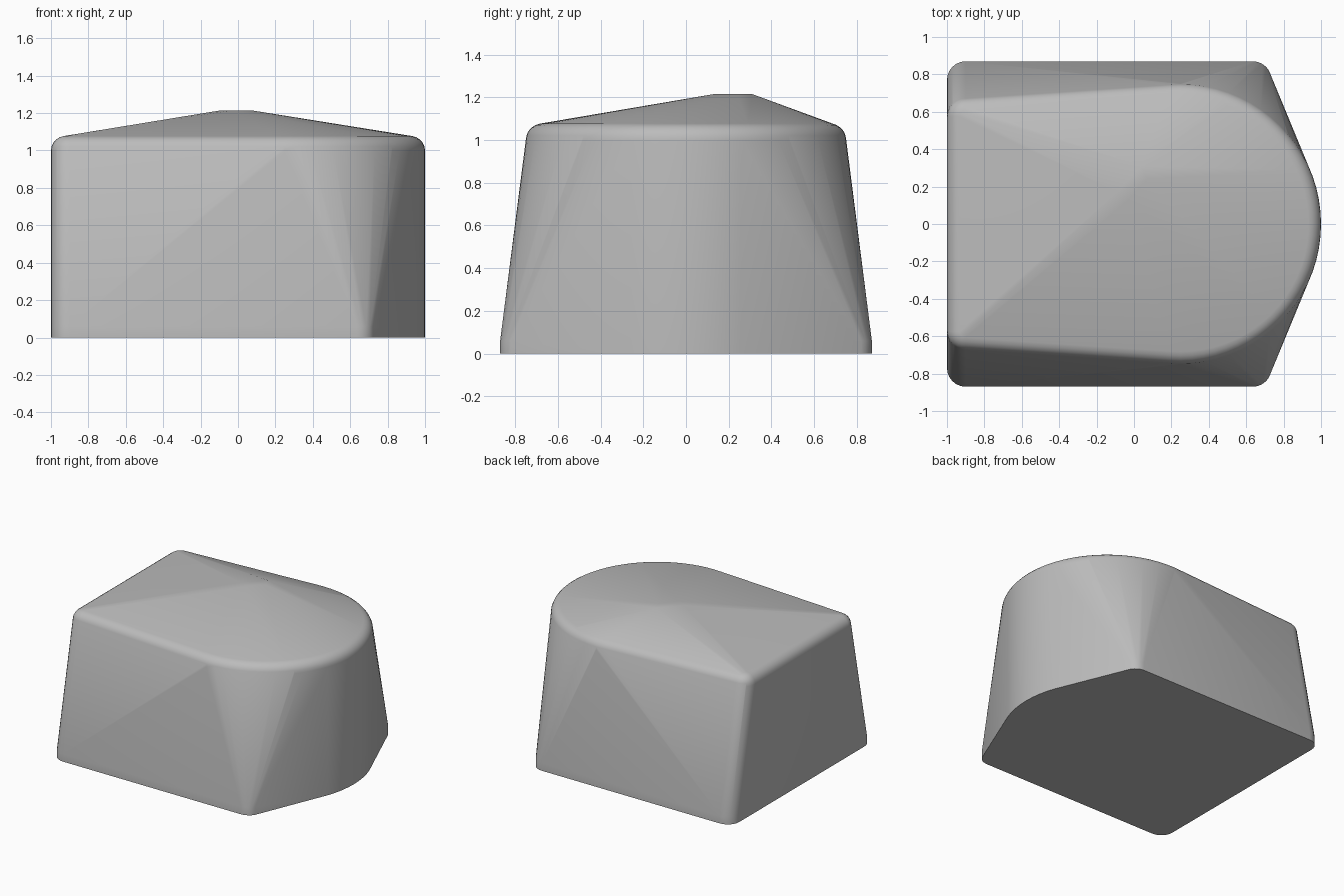
import bpy
import bmesh
import math

cube = bpy.data.objects.get("Cube")
if cube:
    bpy.data.objects.remove(cube, do_unlink=True)

grey = bpy.data.materials.new("plain_grey")
grey.use_nodes = True
colour = (0.5, 0.5, 0.5, 1)
grey.diffuse_color = colour
grey.node_tree.nodes["Principled BSDF"].inputs["Base Color"].default_value = colour

bm = bmesh.new()


def ring(x, y, radius, z, steps):
    """Circle of points that the hull wraps as a rounded corner."""
    for i in range(steps):
        a = math.tau * i / steps
        bm.verts.new((x + radius * math.cos(a), y + radius * math.sin(a), z))


# Foot: rounded rectangle plus the bow of the round end
for z in (0, 0.06):
    for side in (-1, 1):
        ring(-0.9, side * 0.77, 0.1, z, 24)
        ring(0.635, side * 0.77, 0.1, z, 24)
    ring(0.25, 0, 0.75, z, 72)

# Shoulder: narrow corners on one end, round on the other, with a soft rim
for i in range(6):
    a = math.pi / 2 * 0.9 * i / 5
    inset = 0.08 * (1 - math.cos(a))
    z = 1.0 + 0.078 * math.sin(a)
    for side in (-1, 1):
        ring(-0.9, side * 0.575, 0.1 - inset, z, 24)
    ring(0.25, 0, 0.75 - inset, z, 72)

# Small off-centre peak of the roof
for x, y in ((-0.09, 0.17), (-0.03, 0.13), (0.07, 0.24), (0.04, 0.31)):
    bm.verts.new((x, y, 1.215))

# Wrap everything in one convex skin
hull = bmesh.ops.convex_hull(bm, input=bm.verts)
loose = {v for v in hull["geom_interior"] + hull["geom_unused"]
         if isinstance(v, bmesh.types.BMVert)}
bmesh.ops.delete(bm, geom=list(loose), context='VERTS')
bmesh.ops.dissolve_limit(bm, angle_limit=0.002, verts=bm.verts, edges=bm.edges)
bmesh.ops.recalc_face_normals(bm, faces=bm.faces)

mesh = bpy.data.meshes.new("key_body")
bm.to_mesh(mesh)
bm.free()
mesh.materials.append(grey)
body = bpy.data.objects.new("rounded_block", mesh)
bpy.context.collection.objects.link(body)

# Soft shading with a crisp bottom edge
bpy.context.view_layer.objects.active = body
body.select_set(True)
bpy.ops.object.shade_smooth_by_angle(angle=math.radians(35))
